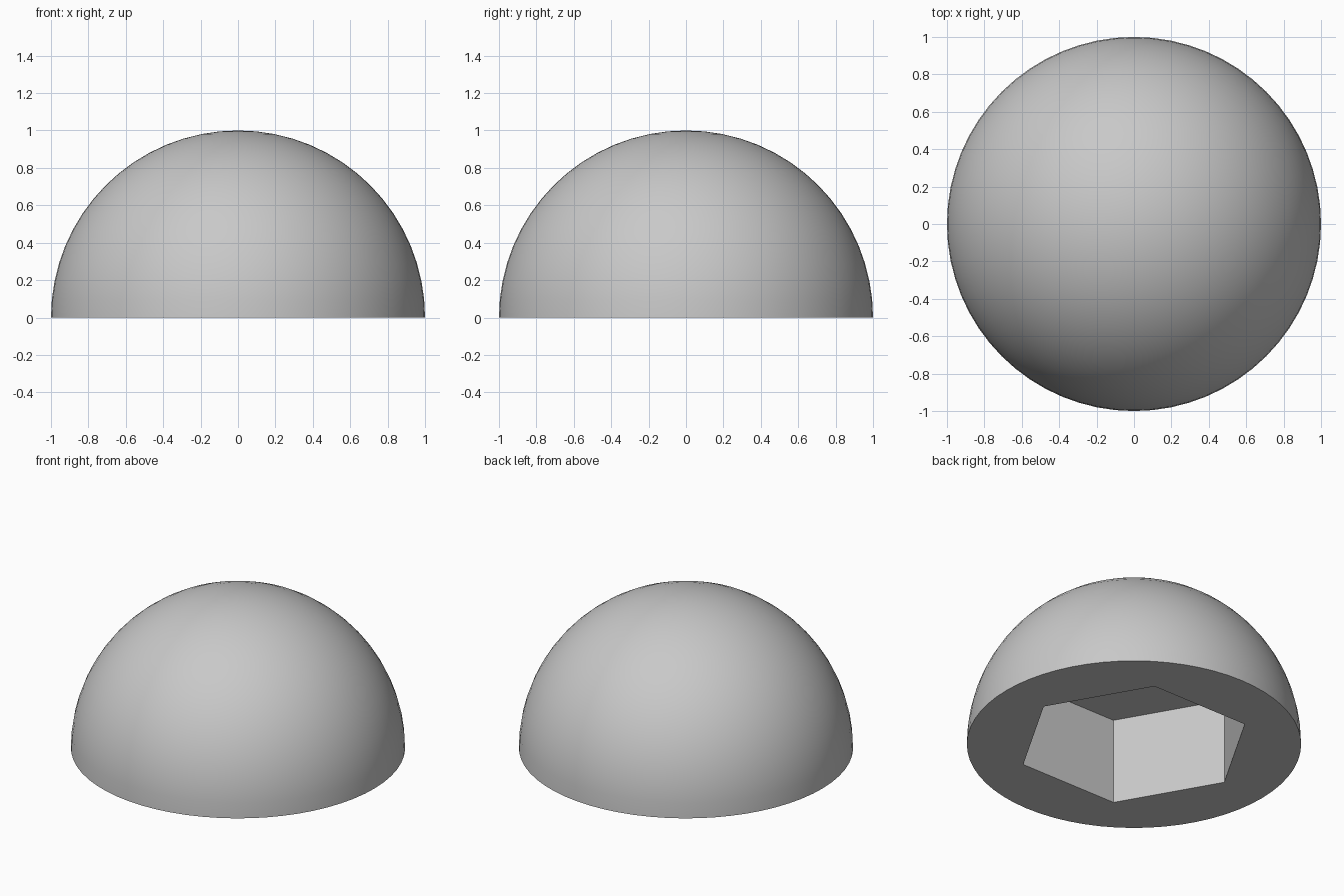
import bpy
import bmesh
import math

SEGMENTS = 64
DOME_RADIUS = 1.0
SOCKET_RADIUS = 0.705
SOCKET_DEPTH = 0.567

default_cube = bpy.data.objects.get("Cube")
if default_cube:
    bpy.data.objects.remove(default_cube, do_unlink=True)


def make_material(name, colour):
    mat = bpy.data.materials.new(name)
    mat.use_nodes = True
    mat.diffuse_color = colour
    mat.node_tree.nodes["Principled BSDF"].inputs["Base Color"].default_value = colour
    return mat


def make_object(name, bm):
    bmesh.ops.recalc_face_normals(bm, faces=bm.faces)
    mesh = bpy.data.meshes.new(name)
    bm.to_mesh(mesh)
    bm.free()
    obj = bpy.data.objects.new(name, mesh)
    bpy.context.collection.objects.link(obj)
    return obj


# Solid half ball: a full sphere sliced flat at the ground
bm = bmesh.new()
bmesh.ops.create_uvsphere(bm, u_segments=SEGMENTS, v_segments=SEGMENTS // 2, radius=DOME_RADIUS)
bmesh.ops.delete(bm, geom=[v for v in bm.verts if v.co.z < -0.001], context="VERTS")
bmesh.ops.holes_fill(bm, edges=[e for e in bm.edges if e.is_boundary], sides=0)
for v in bm.verts:
    if abs(v.co.z) < 0.001:
        v.co.z = 0
dome = make_object("dome", bm)
dome.data.materials.append(make_material("light grey", (0.58, 0.58, 0.58, 1)))

# Six-sided prism that hollows the underside, with corners on the x axis
bm = bmesh.new()
bottom = [bm.verts.new((SOCKET_RADIUS * math.cos(math.radians(60 * i)),
                        SOCKET_RADIUS * math.sin(math.radians(60 * i)), -0.2)) for i in range(6)]
base = bm.faces.new(bottom)
raised = bmesh.ops.extrude_face_region(bm, geom=[base], use_keep_orig=True)["geom"]
for v in raised:
    if isinstance(v, bmesh.types.BMVert):
        v.co.z = SOCKET_DEPTH
cutter = make_object("socket_cutter", bm)
cutter.hide_render = True

# Cut the socket, then drop the cutter
cut = dome.modifiers.new("socket", "BOOLEAN")
cut.operation = "DIFFERENCE"
cut.solver = "EXACT"
cut.object = cutter
bpy.ops.object.select_all(action="DESELECT")
bpy.context.view_layer.objects.active = dome
dome.select_set(True)
bpy.ops.object.modifier_apply(modifier=cut.name)
bpy.data.objects.remove(cutter, do_unlink=True)

# Smooth outside, crisp rim and socket
bpy.ops.object.shade_smooth_by_angle(angle=math.radians(30))
